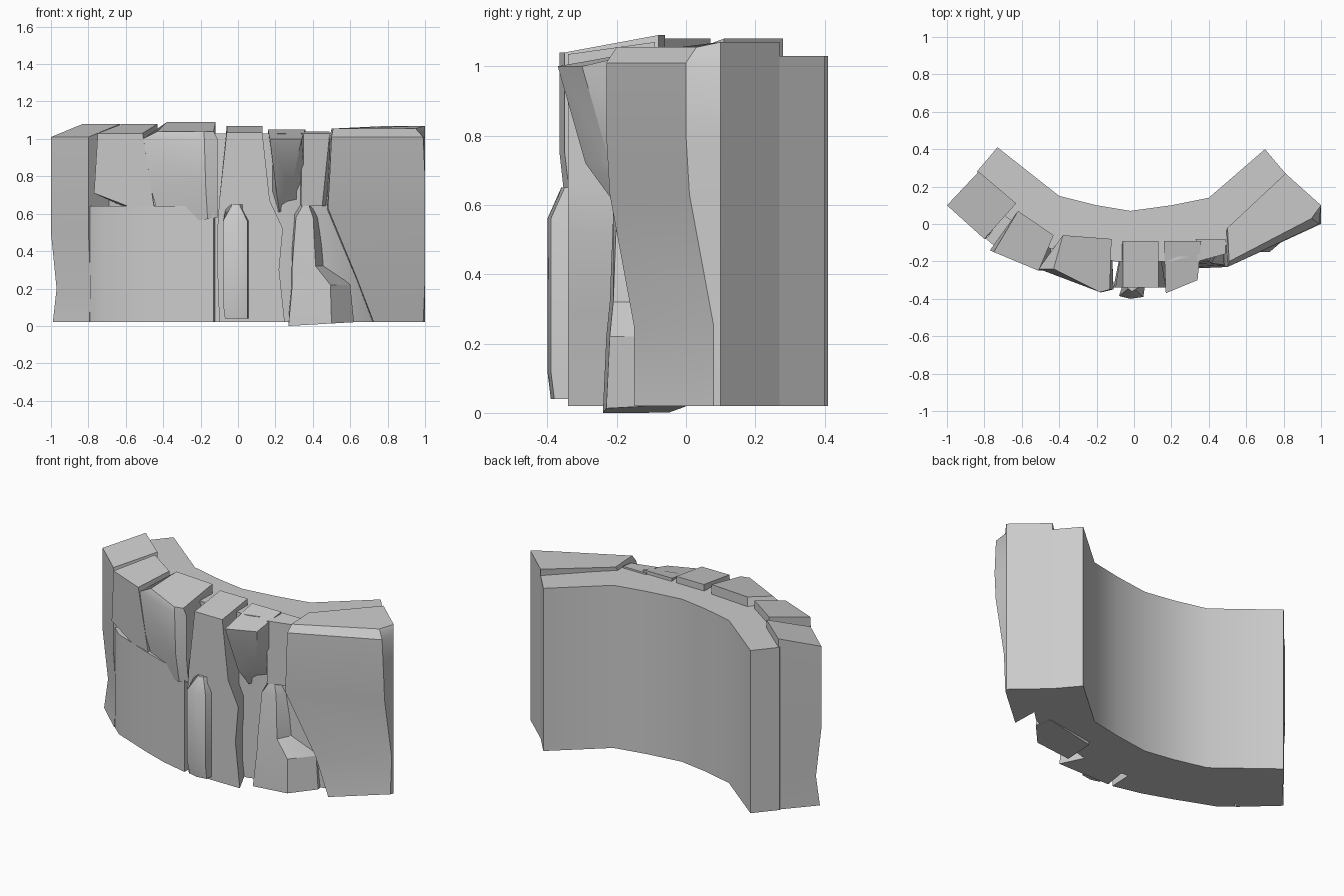
import bpy
import bmesh

default_cube = bpy.data.objects.get("Cube")
if default_cube:
    bpy.data.objects.remove(default_cube, do_unlink=True)

# Single stone colour
stone = bpy.data.materials.new("grey_stone")
stone.use_nodes = True
stone_colour = (.6, .6, .6, 1)
stone.diffuse_color = stone_colour
stone.node_tree.nodes["Principled BSDF"].inputs["Base Color"].default_value = stone_colour


def loft(name, rings, smooth_angle=.6):
    """Skin a stack of rings with the same vertex count and cap both ends."""
    bm = bmesh.new()
    layers = [[bm.verts.new(point) for point in ring] for ring in rings]
    count = len(rings[0])
    for lower, upper in zip(layers, layers[1:]):
        for i in range(count):
            j = (i + 1) % count
            bm.faces.new((lower[i], lower[j], upper[j], upper[i]))
    bm.faces.new(layers[0])
    bm.faces.new(layers[-1])
    bmesh.ops.recalc_face_normals(bm, faces=bm.faces)
    mesh = bpy.data.meshes.new(name)
    bm.to_mesh(mesh)
    bm.free()
    mesh.materials.append(stone)
    obj = bpy.data.objects.new(name, mesh)
    bpy.context.collection.objects.link(obj)
    bpy.ops.object.select_all(action='DESELECT')
    obj.select_set(True)
    bpy.context.view_layer.objects.active = obj
    bpy.ops.object.shade_smooth_by_angle(angle=smooth_angle)
    return obj


def slab(name, plan, bottom, top):
    """Straight upright prism over a plan outline."""
    return loft(name, [[(x, y, z) for x, y in plan] for z in (bottom, top)])


def rock(name, plan, levels, front_drop=0, slant=0):
    """Carved rock over a plan whose first two points are its fixed back.

    Each level is (height, left shift, right shift, outward push of the front).
    front_drop tilts the top forwards, slant tilts the underside sideways.
    """
    xs = [x for x, y in plan]
    low, span = min(xs), max(xs) - min(xs)
    rings = []
    for index, (height, left, right, push) in enumerate(levels):
        ring = []
        for i, (x, y) in enumerate(plan):
            across = (x - low) / span
            z = height
            if index == 0:
                z += slant * across
            if i >= 2:
                x += left + (right - left) * across
                y -= push
                if index == len(levels) - 1:
                    z -= front_drop
            ring.append((x, y, z))
        rings.append(ring)
    return loft(name, rings)


# Curved wall behind all the rocks
slab("curved_wall",
     [(-.73, .41), (-.4, .15), (-.2, .1), (-.02, .07), (.2, .1), (.4, .14),
      (.7, .4), (.81, .27), (.82, .1), (.65, -.06), (.45, -.13), (.2, -.2),
      (-.1, -.2), (-.45, -.13), (-.7, .05), (-.84, .28)],
     .02, 1.03)

# Lower face of the left half
slab("left_base",
     [(-.79, -.08), (-.72, -.14), (-.47, -.24), (-.3, -.3), (-.13, -.34),
      (-.12, -.1), (-.5, 0), (-.7, .05)],
     .02, .64)

# Left end column
rock("left_end_block",
     [(-.83, .28), (-.63, .11), (-.8, -.08), (-1, .1)],
     [(.02, .01, 0, 0), (.2, .03, 0, -.01), (.5, 0, 0, 0), (1.08, 0, 0, 0)],
     front_drop=.07)

# Overhanging upper blocks of the left half
rock("left_upper_block",
     [(-.62, .07), (-.43, -.06), (-.51, -.25), (-.75, -.15)],
     [(.71, -.02, .1, -.01), (1.08, 0, 0, 0)],
     front_drop=.05, slant=-.17)
rock("inner_left_upper_block",
     [(-.38, -.06), (-.12, -.08), (-.11, -.35), (-.18, -.365), (-.51, -.24)],
     [(.53, .1, 0, -.02), (.75, .04, 0, 0), (1, 0, 0, 0), (1.09, .08, -.02, 0)],
     front_drop=.05, slant=.05)

# Middle column with a small spike in front
rock("middle_column",
     [(-.06, -.09), (.13, -.09), (.13, -.34), (-.06, -.34)],
     [(.02, -.04, .12, 0), (.3, -.05, .09, 0), (.52, -.05, .11, 0),
      (.67, -.04, .04, 0), (1.07, 0, 0, 0)],
     front_drop=.035)
rock("small_spike",
     [(-.06, -.32), (.06, -.32), (.05, -.39), (-.02, -.4), (-.08, -.385)],
     [(.04, .01, 0, -.01), (.12, 0, 0, 0), (.56, 0, 0, 0), (.65, .05, -.05, -.04)])

# Hanging wedge and the filler beside it
rock("hanging_wedge",
     [(.16, -.09), (.36, -.09), (.34, -.3), (.17, -.37)],
     [(.61, .06, -.11, -.16), (.72, .04, -.07, -.08), (1.05, 0, 0, 0)],
     front_drop=.05)
rock("crevice_block",
     [(.33, -.08), (.49, -.08), (.49, -.16), (.34, -.2)],
     [(.64, 0, -.04, 0), (1.04, 0, 0, 0)], front_drop=.01)

# Leaning spike at the foot of the crevice
rock("right_foot_spike",
     [(.28, -.05), (.6, 0), (.62, -.1), (.5, -.23), (.27, -.24)],
     [(0, 0, 0, 0), (.22, .02, -.02, -.01), (.32, .02, -.14, -.02),
      (.58, .04, -.17, -.03), (.65, .08, -.23, -.05)], slant=.02)

# Large right end boulder, undercut towards its foot
rock("right_end_boulder",
     [(.81, .27), (1, .1), (1, 0), (.5, -.23), (.49, -.05)],
     [(.02, .23, -.01, -.08), (.25, .14, 0, -.08), (.63, -.02, 0, -.01),
      (.8, -.01, 0, 0), (1.01, 0, -.01, 0), (1.07, .01, -.05, -.03)],
     front_drop=.015)
